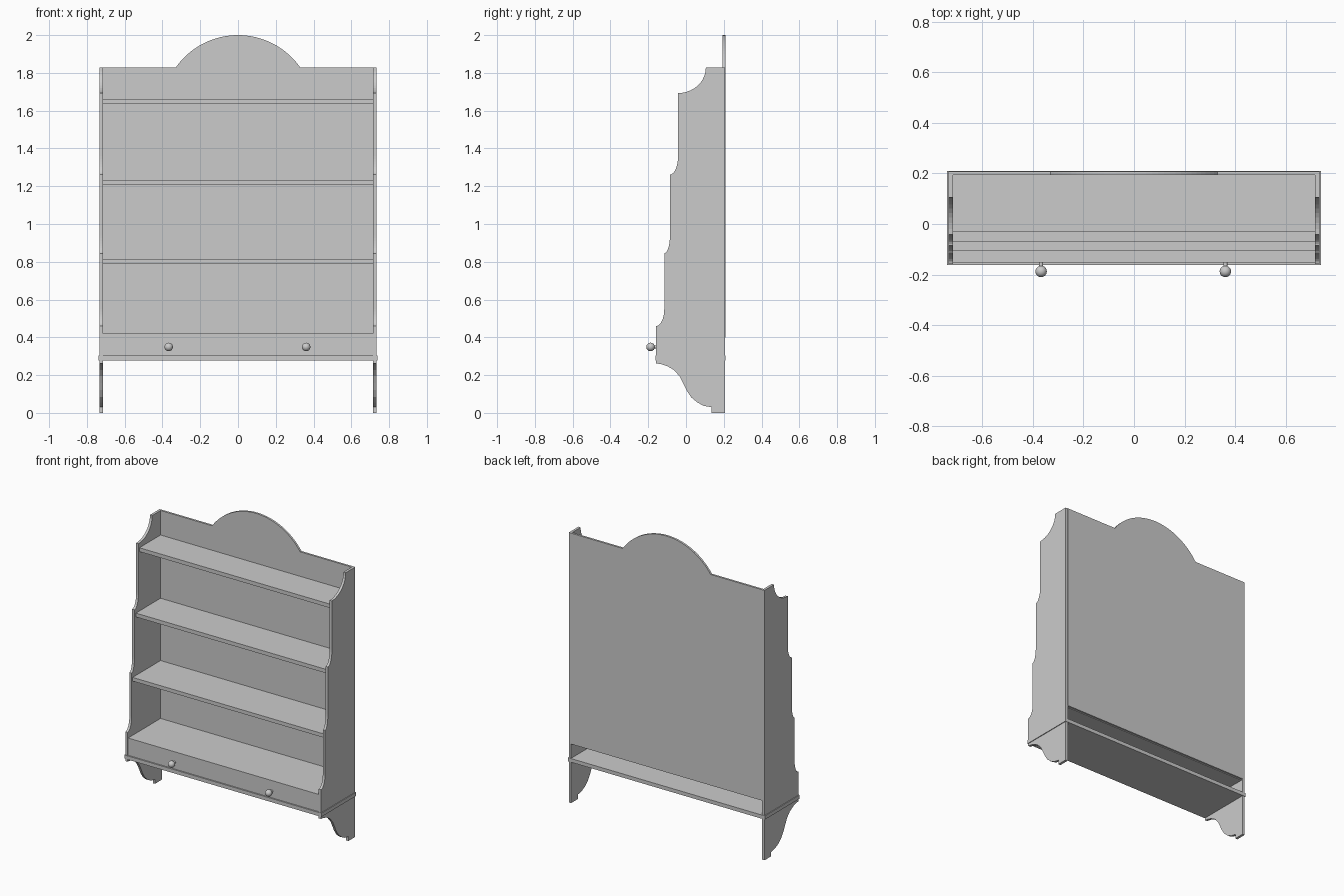
import bpy, bmesh
from math import sin, cos, pi, asin
from mathutils import Vector

if "Cube" in bpy.data.objects:
    bpy.data.objects.remove(bpy.data.objects["Cube"])


def extrude_profile(name, pts, vec):
    """Closed outline extruded along vec into a solid board."""
    bm = bmesh.new()
    face = bm.faces.new([bm.verts.new(p) for p in pts])
    res = bmesh.ops.extrude_face_region(bm, geom=[face], use_keep_orig=True)
    verts = [e for e in res["geom"] if isinstance(e, bmesh.types.BMVert)]
    bmesh.ops.translate(bm, verts=verts, vec=Vector(vec))
    bmesh.ops.recalc_face_normals(bm, faces=bm.faces)
    me = bpy.data.meshes.new(name)
    bm.to_mesh(me)
    bm.free()
    ob = bpy.data.objects.new(name, me)
    bpy.context.collection.objects.link(ob)
    return ob


def board(name, hx, y0, y1, z0, z1):
    pts = [(-hx, y0, z0), (hx, y0, z0), (hx, y1, z0), (-hx, y1, z0)]
    return extrude_profile(name, pts, (0, 0, z1 - z0))


def scoop(y0, z0, y1, z1, n=10):
    """Concave quarter ellipse from (y0, z0) down and out to (y1, z1)."""
    return [(y1 + (y0 - y1) * cos(pi / 2 * i / n),
             z0 + (z1 - z0) * sin(pi / 2 * i / n)) for i in range(n + 1)]


# Side panels: stepped scoops above, S-curved bracket foot below
profile = [(0.207, 0.0), (0.207, 1.828)]
profile += scoop(0.105, 1.828, -0.042, 1.693)
profile += scoop(-0.042, 1.36, -0.085, 1.262)
profile += scoop(-0.085, 0.94, -0.115, 0.845)
profile += scoop(-0.115, 0.55, -0.159, 0.46)
profile += [(-0.159, 0.262), (-0.13, 0.258), (-0.10, 0.248), (-0.065, 0.228),
            (-0.035, 0.195), (-0.015, 0.157), (0.003, 0.12), (0.027, 0.083),
            (0.06, 0.055), (0.095, 0.037), (0.135, 0.03), (0.135, 0.0)]
for side, x in (("left", -0.733), ("right", 0.716)):
    extrude_profile(side + "_side_panel", [(x, y, z) for y, z in profile], (0.017, 0, 0))

# Back panel with arched crest
half, rise, top = 0.33, 0.172, 2.0
r = (half ** 2 + rise ** 2) / (2 * rise)
a = asin(half / r)
outline = [(-0.717, 0.40), (0.717, 0.40), (0.717, 1.828)]
outline += [(r * sin(a - 2 * a * i / 32), top - r + r * cos(a - 2 * a * i / 32)) for i in range(33)]
outline += [(-0.717, 1.828)]
extrude_profile("back_panel", [(x, 0.194, z) for x, z in outline], (0, 0.014, 0))

# Shelves, deeper towards the bottom
for name, y, z0, z1 in (("upper_shelf", -0.032, 1.636, 1.662),
                        ("middle_shelf", -0.07, 1.208, 1.234),
                        ("lower_shelf", -0.105, 0.787, 0.812),
                        ("drawer_top_shelf", -0.14, 0.395, 0.42)):
    board(name, 0.717, y, 0.196, z0, z1)

# Drawer front and base board
board("drawer_front", 0.717, -0.153, -0.135, 0.30, 0.42)
board("base_board", 0.738, -0.162, 0.21, 0.278, 0.303)

# Drawer knobs: ball on a short stem
for side, x in (("left", -0.367), ("right", 0.361)):
    bpy.ops.mesh.primitive_uv_sphere_add(segments=24, ring_count=16, radius=0.0225,
                                         location=(x, -0.1875, 0.349), rotation=(pi / 2, 0, 0))
    bpy.context.object.name = side + "_knob_ball"
    bpy.ops.object.shade_smooth_by_angle()
    bpy.ops.mesh.primitive_cylinder_add(vertices=20, radius=0.008, depth=0.03,
                                        location=(x, -0.162, 0.349), rotation=(pi / 2, 0, 0))
    bpy.context.object.name = side + "_knob_stem"
    bpy.ops.object.shade_smooth_by_angle()
